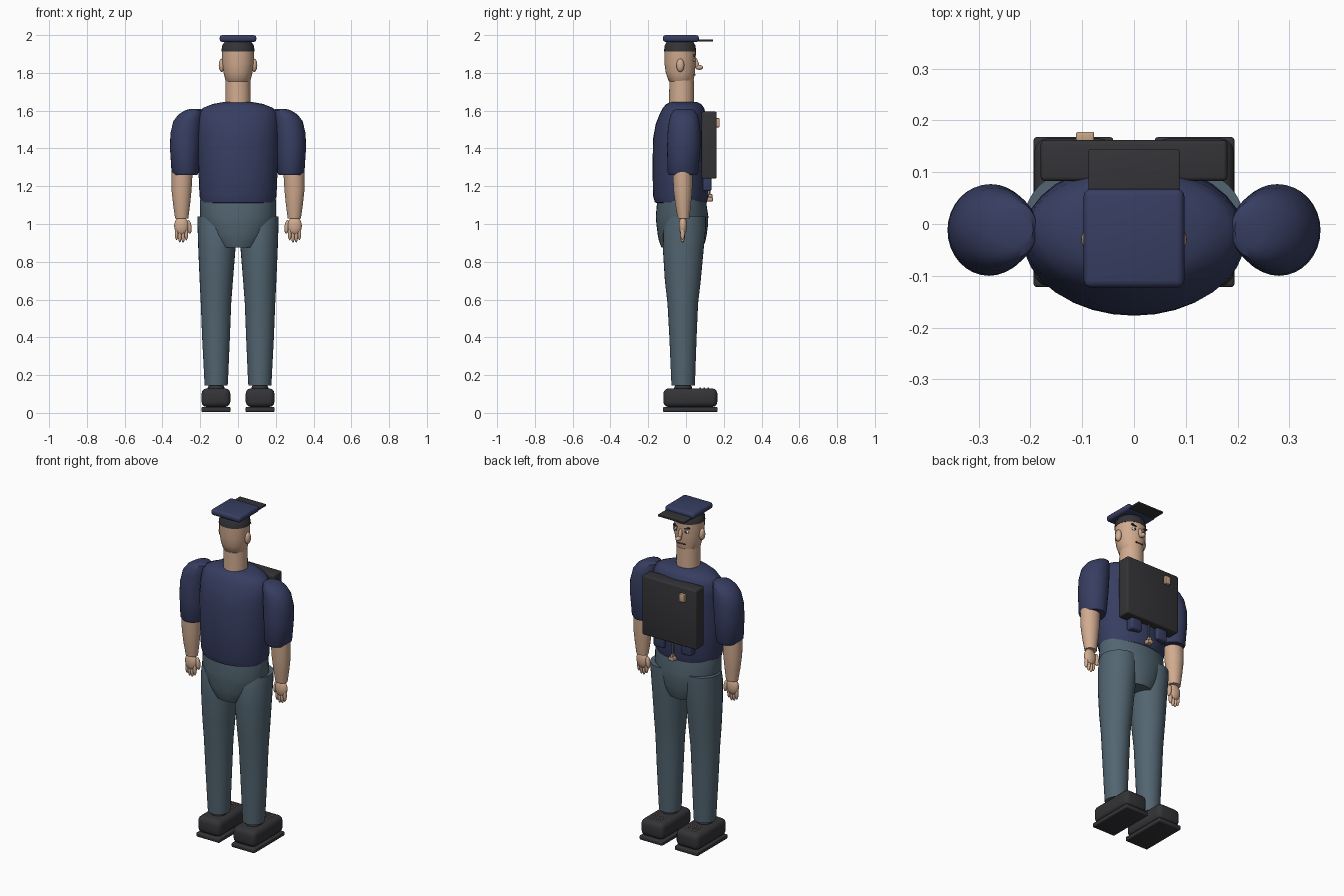
import bpy, bmesh, math
from mathutils import Vector, Matrix

if "Cube" in bpy.data.objects:
    bpy.data.objects.remove(bpy.data.objects["Cube"])


def material(name, rgb):
    m = bpy.data.materials.new(name)
    m.use_nodes = True
    m.diffuse_color = (*rgb, 1)
    m.node_tree.nodes["Principled BSDF"].inputs["Base Color"].default_value = (*rgb, 1)
    return m


NAVY = material("navy cloth", (0.038, 0.047, 0.12))
GREY = material("slate trousers", (0.085, 0.13, 0.165))
SKIN = material("skin", (0.64, 0.41, 0.28))
DARK = material("charcoal", (0.034, 0.033, 0.038))
TAN = material("tan metal", (0.58, 0.38, 0.25))
WHITE = material("eye white", (0.75, 0.72, 0.68))
LIP = material("mouth brown", (0.16, 0.07, 0.05))


def finish(name, bm, mat, angle=40):
    bmesh.ops.recalc_face_normals(bm, faces=bm.faces)
    me = bpy.data.meshes.new(name)
    bm.to_mesh(me)
    bm.free()
    me.materials.append(mat)
    ob = bpy.data.objects.new(name, me)
    bpy.context.collection.objects.link(ob)
    bpy.ops.object.select_all(action='DESELECT')
    ob.select_set(True)
    bpy.context.view_layer.objects.active = ob
    bpy.ops.object.shade_smooth_by_angle(angle=math.radians(angle))
    return ob


def loft(name, rings, mat, side=1, n=32):
    """Skin elliptical rings given as (z, x min, x max, y min, y max)."""
    bm = bmesh.new()
    loops = []
    for z, x0, x1, y0, y1 in rings:
        cx, cy, rx, ry = (x0 + x1) / 2, (y0 + y1) / 2, (x1 - x0) / 2, (y1 - y0) / 2
        turns = [2 * math.pi * i / n for i in range(n)]
        loops.append([bm.verts.new((side * (cx + rx * math.cos(t)), cy + ry * math.sin(t), z))
                      for t in turns])
    for a, b in zip(loops, loops[1:]):
        for i in range(n):
            j = (i + 1) % n
            bm.faces.new((a[i], a[j], b[j], b[i]))
    bm.faces.new(loops[0])
    bm.faces.new(loops[-1])
    return finish(name, bm, mat)


def box(name, lo, hi, mat, bevel=0.0, tilt=0.0):
    bm = bmesh.new()
    lo, hi = Vector(lo), Vector(hi)
    bmesh.ops.create_cube(bm, size=1)
    bmesh.ops.scale(bm, vec=hi - lo, verts=bm.verts)
    if bevel:
        bmesh.ops.bevel(bm, geom=bm.edges[:], offset=bevel, segments=3, profile=0.5, affect='EDGES')
    bmesh.ops.rotate(bm, matrix=Matrix.Rotation(tilt, 3, 'Y'), verts=bm.verts)
    bmesh.ops.translate(bm, vec=(lo + hi) / 2, verts=bm.verts)
    return finish(name, bm, mat)


def ball(name, centre, radii, mat, tilt=0.0, axis='X'):
    bm = bmesh.new()
    bmesh.ops.create_uvsphere(bm, u_segments=20, v_segments=12, radius=1)
    bmesh.ops.scale(bm, vec=radii, verts=bm.verts)
    bmesh.ops.rotate(bm, matrix=Matrix.Rotation(tilt, 3, axis), verts=bm.verts)
    bmesh.ops.translate(bm, vec=centre, verts=bm.verts)
    return finish(name, bm, mat)


def sym(z, x, y0, y1):
    return (z, -x, x, y0, y1)


# Trunk
loft("shirt", [sym(1.105, .17, -.14, .09), sym(1.115, .195, -.165, .11), sym(1.15, .204, -.175, .12),
               sym(1.3, .21, -.177, .12), sym(1.45, .215, -.175, .12), sym(1.53, .213, -.16, .115),
               sym(1.585, .208, -.138, .105), sym(1.615, .185, -.122, .095),
               sym(1.635, .135, -.105, .08), sym(1.645, .08, -.085, .06)], NAVY)
loft("pelvis", [sym(.875, .11, -.13, .09), sym(.91, .14, -.143, .103), sym(.945, .165, -.15, .11),
                sym(1.0, .185, -.157, .117), sym(1.04, .2, -.16, .118),
                sym(1.13, .2, -.152, .105)], GREY)

# Head
loft("neck", [sym(1.62, .067, -.09, .043), sym(1.76, .066, -.088, .043)], SKIN)
loft("head", [sym(1.752, .06, -.085, .03), sym(1.758, .066, -.092, .04), sym(1.8, .076, -.107, .047),
              sym(1.85, .084, -.114, .051), sym(1.92, .086, -.115, .052)], SKIN)
loft("cap_band", [sym(1.912, .088, -.117, .054), sym(1.945, .084, -.113, .05),
                  sym(1.968, .068, -.1, .036)], DARK)
box("cap_top", (-.097, -.123, 1.964), (.097, .068, 2.0), NAVY, .014)
box("cap_brim", (-.088, .03, 1.967), (.088, .144, 1.978), DARK, .003)
ball("nose_bridge", (0, .054, 1.85), (.011, .013, .034), SKIN, .25)
ball("nose_tip", (0, .071, 1.829), (.014, .02, .013), SKIN)
box("mouth", (-.024, .040, 1.787), (.024, .049, 1.793), LIP)
for side, tag in ((1, "left"), (-1, "right")):
    ball(tag + "_ear", (side * .086, -.03, 1.84), (.016, .021, .035), SKIN)
    ball(tag + "_eye", (side * .033, .042, 1.868), (.016, .007, .009), WHITE)
    ball(tag + "_pupil", (side * .031, .047, 1.868), (.006, .004, .006), DARK)
    box(tag + "_eyebrow", (side * .035 - .019, .040, 1.885), (side * .035 + .019, .049, 1.893),
        DARK, tilt=-side * .25)

# Arms, legs and shoes
for side, tag in ((1, "left"), (-1, "right")):
    loft(tag + "_sleeve", [(1.26, .215, .342, -.09, .058), (1.275, .208, .352, -.098, .065),
                           (1.4, .2, .36, -.1, .076), (1.48, .195, .358, -.098, .077),
                           (1.545, .19, .342, -.09, .07), (1.58, .187, .315, -.08, .06),
                           (1.602, .187, .28, -.066, .045), (1.61, .195, .25, -.045, .025)],
         NAVY, side)
    loft(tag + "_forearm", [(1.03, .263, .333, -.043, .018), (1.1, .254, .343, -.056, .026),
                            (1.18, .246, .352, -.066, .033), (1.28, .24, .352, -.07, .034)],
         SKIN, side)
    ball(tag + "_palm", (side * .3, -.016, .99), (.038, .022, .05), SKIN)
    ball(tag + "_thumb", (side * .259, -.01, .985), (.013, .014, .036), SKIN, side * .12, 'Y')
    for i in range(4):
        drop = (.012, 0, .002, .014)[i]
        ball(f"{tag}_finger_{i + 1}", (side * (.274 + .017 * i), -.018, .937 + drop),
             (.0095, .012, .036), SKIN)
    loft(tag + "_trouser_leg", [(.145, .055, .176, -.077, .047), (.17, .053, .178, -.078, .048),
                                (.4, .043, .19, -.088, .056), (.58, .036, .197, -.098, .064),
                                (.7, .027, .203, -.112, .078), (.86, .014, .21, -.122, .093),
                                (.98, .004, .214, -.12, .105), (1.04, .003, .214, -.105, .105)],
         GREY, side)
    xs = sorted((side * .04, side * .194))
    box(tag + "_shoe_sole", (xs[0], -.122, .005), (xs[1], .168, .031), DARK, .007)
    box(tag + "_shoe_upper", (xs[0] + .001, -.12, .031), (xs[1] - .001, .166, .13), DARK, .028)
    ball(tag + "_ankle", (side * .116, -.015, .13), (.045, .048, .03), DARK)
    for i in range(9):
        x, y = side * .117 + (i % 3 - 1) * .026, .075 + i // 3 * .022
        box(f"{tag}_lace_eyelet_{i + 1}", (x - .005, y - .004, .128), (x + .005, y + .004, .134), TAN)
    # Pouches under the chest plate
    xs = sorted((side * .055, side * .125))
    box(tag + "_pouch", (xs[0], .085, 1.175), (xs[1], .135, 1.3), NAVY, .01)

# Chest plate with badge, cord and clasp
box("chest_plate", (-.18, .083, 1.24), (.18, .162, 1.595), DARK, .008)
box("badge", (-.112, .158, 1.512), (-.077, .178, 1.56), TAN, .004)
box("cord", (-.004, .122, 1.13), (.004, .13, 1.25), GREY)
box("clasp", (-.018, .11, 1.12), (.018, .143, 1.142), TAN, .004)
box("clasp_pin", (-.008, .115, 1.14), (.008, .14, 1.158), TAN, .003)
